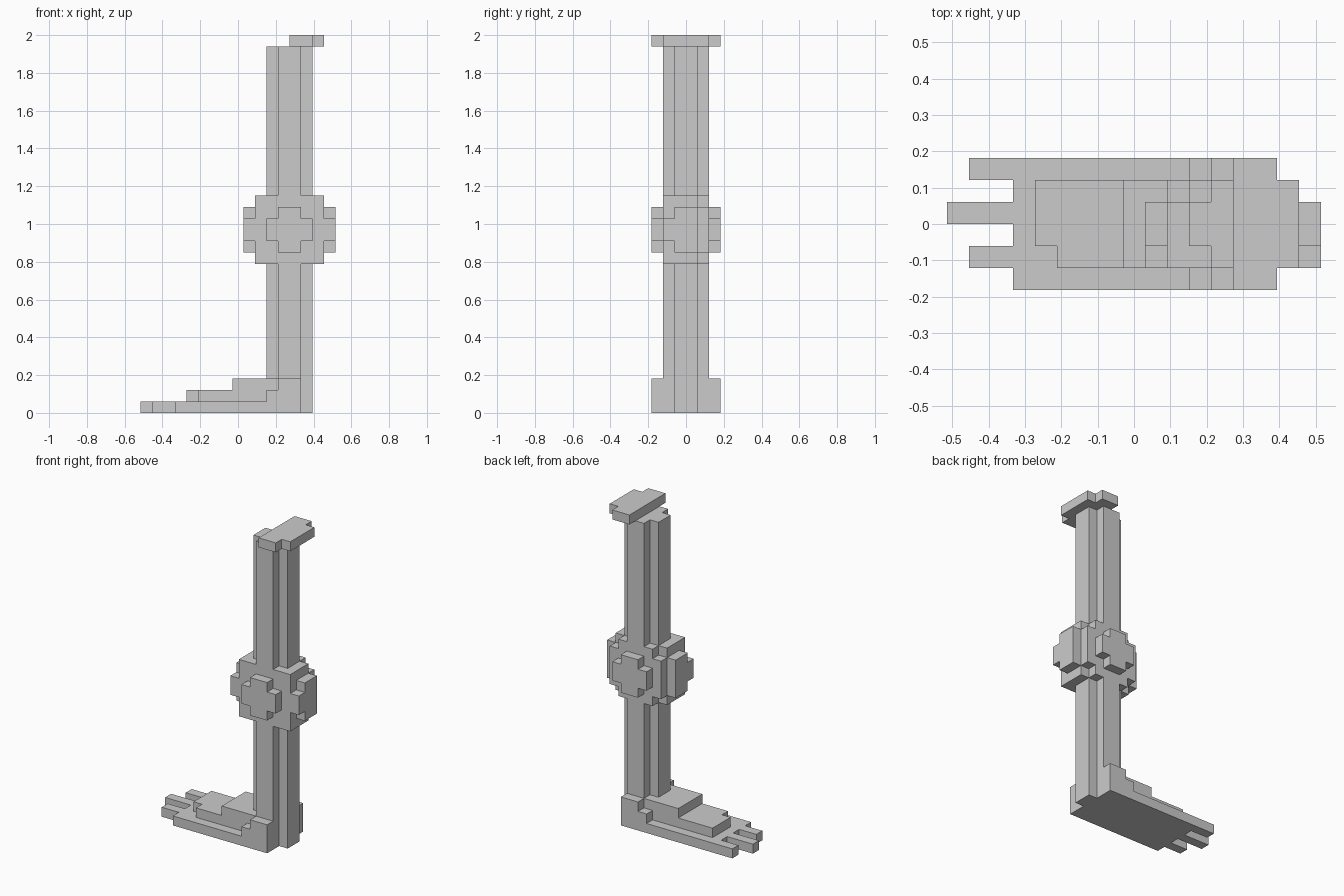
import bpy, bmesh
from mathutils import Vector

if "Cube" in bpy.data.objects:
    bpy.data.objects.remove(bpy.data.objects["Cube"])

U = 2 / 33                      # block size
ORIGIN = Vector((-8.5, -3, 0))  # block grid corner: 17 x 6 x 33 blocks


def cells(*boxes):
    """Fill boxes given as (x0, x1, y0, y1, z0, z1) in block units."""
    return {(x, y, z) for x0, x1, y0, y1, z0, z1 in boxes
            for x in range(x0, x1) for y in range(y0, y1) for z in range(z0, z1)}


def octagon_plate(y0, y1, r, cx=13, cz=16):
    """Upright square plate of half-size r with its corner blocks removed."""
    return cells((cx - r, cx + r, y0, y1, cz - r + 1, cz + r - 1),
                 (cx - r + 1, cx + r - 1, y0, y1, cz - r, cz + r))


parts = {
    # sole, three toes, stepped instep and ankle
    "foot": cells((3, 14, 0, 6, 0, 1),
                  (1, 3, 1, 2, 0, 1), (0, 3, 3, 4, 0, 1), (1, 3, 5, 6, 0, 1),
                  (4, 14, 2, 5, 1, 2), (5, 14, 1, 2, 1, 2), (8, 14, 1, 5, 2, 3),
                  (11, 14, 0, 6, 1, 2), (12, 14, 0, 6, 2, 3)),
    # leg shaft with notched corners
    "leg": cells((11, 15, 2, 4, 0, 32), (12, 14, 1, 5, 0, 32)),
    # knee block with bevelled back, side discs, front and rear discs
    "knee_joint": cells((10, 16, 1, 4, 13, 19),
                        (9, 17, 2, 4, 14, 18), (9, 17, 1, 2, 15, 17))
    | octagon_plate(4, 5, 3) | octagon_plate(0, 1, 2) | octagon_plate(5, 6, 2),
    # hip plate on top
    "hip_cap": cells((13, 15, 0, 6, 32, 33), (13, 16, 1, 5, 32, 33)),
}
solid = set().union(*parts.values())
done = set()

for name, blocks in parts.items():
    bm = bmesh.new()
    # outer skin only: a face wherever a block meets empty space
    for c in sorted(blocks - done):
        for axis in range(3):
            for side in (0, 1):
                n = list(c)
                n[axis] += 2 * side - 1
                if tuple(n) in solid:
                    continue
                quad = []
                for a, b in ((0, 0), (1, 0), (1, 1), (0, 1)):
                    p = Vector(c)
                    p[axis] += side
                    p[(axis + 1) % 3] += a
                    p[(axis + 2) % 3] += b
                    quad.append(bm.verts.new((p + ORIGIN) * U))
                bm.faces.new(quad if side else quad[::-1])
    done |= blocks
    bmesh.ops.remove_doubles(bm, verts=bm.verts[:], dist=U * 0.01)
    bmesh.ops.dissolve_limit(bm, angle_limit=0.01, verts=bm.verts[:], edges=bm.edges[:])
    mesh = bpy.data.meshes.new(name)
    bm.to_mesh(mesh)
    bm.free()
    bpy.context.collection.objects.link(bpy.data.objects.new(name, mesh))
